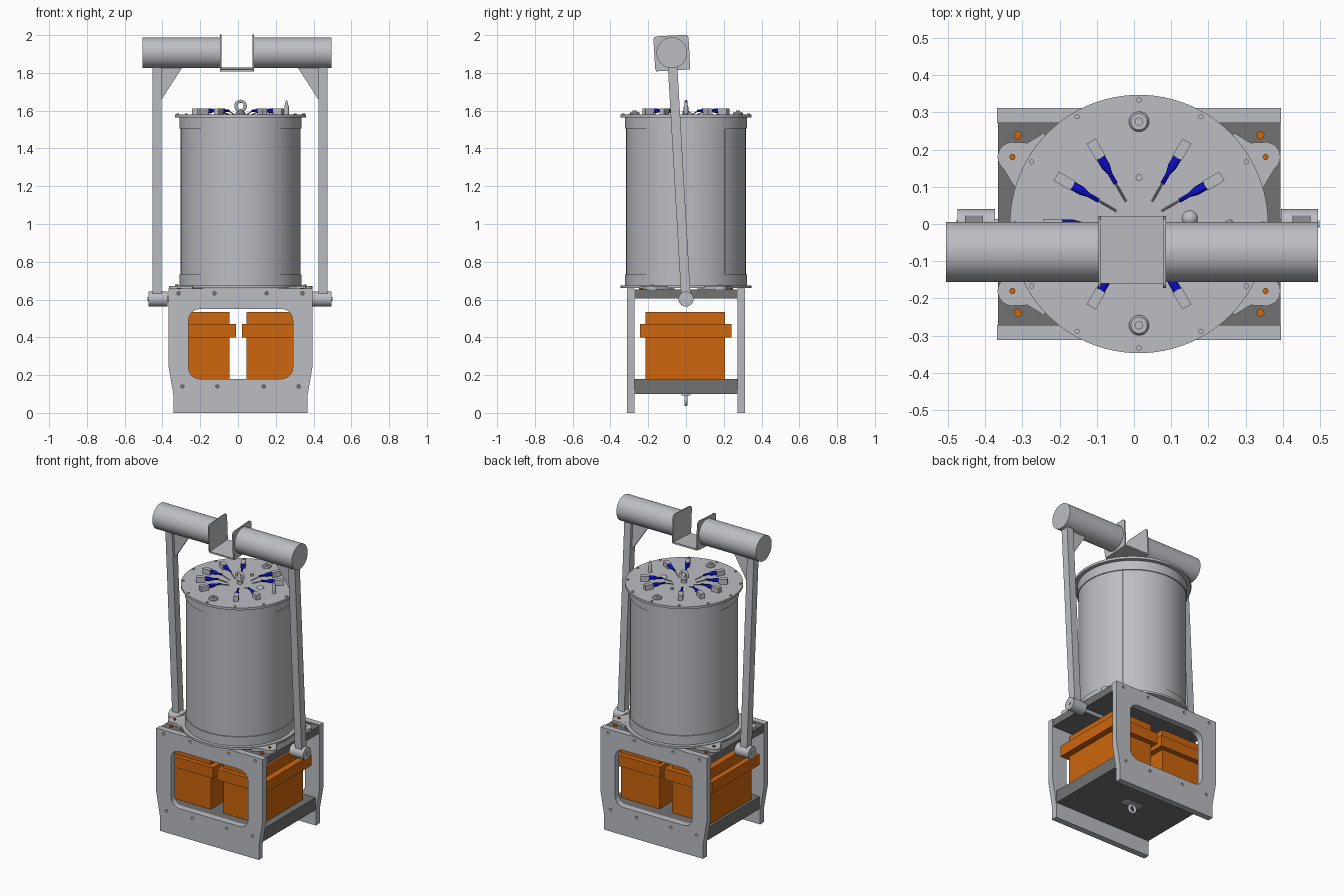
import bpy, bmesh, math
from mathutils import Matrix, Vector

cube = bpy.data.objects.get("Cube")
if cube:
    bpy.data.objects.remove(cube, do_unlink=True)

CX = 0.0135          # tank and frame axis
LID = 1.58           # top of the tank lid


def material(name, rgb):
    m = bpy.data.materials.new(name)
    m.use_nodes = True
    m.diffuse_color = (*rgb, 1)
    m.node_tree.nodes["Principled BSDF"].inputs["Base Color"].default_value = (*rgb, 1)
    return m


GREY = material("light grey metal", (0.50, 0.515, 0.545))
DARK = material("dark grey plate", (0.17, 0.17, 0.17))
ORANGE = material("orange", (0.61, 0.133, 0.004))
BLUE = material("blue", (0.004, 0.004, 0.58))


def add(name, mesh, mat):
    mesh.materials.clear()
    mesh.materials.append(mat)
    mesh.polygons.foreach_set("use_smooth", [True] * len(mesh.polygons))
    mesh.set_sharp_from_angle(angle=math.radians(30))
    ob = bpy.data.objects.new(name, mesh)
    bpy.context.scene.collection.objects.link(ob)
    return ob


def finish(name, bm, mat):
    bmesh.ops.remove_doubles(bm, verts=bm.verts, dist=1e-5)
    bmesh.ops.recalc_face_normals(bm, faces=bm.faces)
    mesh = bpy.data.meshes.new(name)
    bm.to_mesh(mesh)
    bm.free()
    return add(name, mesh, mat)


def box(name, x, y, z, mat, matrix=Matrix()):
    bm = bmesh.new()
    size = Matrix.Diagonal((x[1] - x[0], y[1] - y[0], z[1] - z[0], 1))
    mid = Matrix.Translation((sum(x) / 2, sum(y) / 2, sum(z) / 2))
    bmesh.ops.create_cube(bm, size=1, matrix=matrix @ mid @ size)
    return finish(name, bm, mat)


def rod(name, a, b, r, mat, r2=None, seg=24):
    a, b = Vector(a), Vector(b)
    turn = (b - a).to_track_quat("Z", "Y").to_matrix().to_4x4()
    bm = bmesh.new()
    bmesh.ops.create_cone(bm, cap_ends=True, segments=seg, radius1=r,
                          radius2=r if r2 is None else r2, depth=(b - a).length,
                          matrix=Matrix.Translation((a + b) / 2) @ turn)
    return finish(name, bm, mat)


def lathe(name, profile, centre, mat, steps=96):
    bm = bmesh.new()
    vs = [bm.verts.new((r, 0, z)) for r, z in profile]
    es = [bm.edges.new(p) for p in zip(vs, vs[1:])]
    bmesh.ops.spin(bm, geom=vs + es, cent=(0, 0, 0), axis=(0, 0, 1),
                   angle=math.tau, steps=steps)
    bmesh.ops.translate(bm, verts=bm.verts, vec=centre)
    return finish(name, bm, mat)


def ring(name, centre, major, minor, mat):
    bpy.ops.mesh.primitive_torus_add(location=centre, rotation=(math.pi / 2, 0, 0),
                                     major_radius=major, minor_radius=minor,
                                     major_segments=32, minor_segments=12)
    ob = bpy.context.object
    ob.name = name
    ob.data.materials.append(mat)
    bpy.ops.object.shade_smooth()


def circle(x, y, r, n=16):
    return [(x + r * math.cos(math.tau * i / n), y + r * math.sin(math.tau * i / n))
            for i in range(n)]


def round_rect(x0, x1, y0, y1, r, n=6):
    pts = []
    corners = [(x1 - r, y1 - r), (x0 + r, y1 - r), (x0 + r, y0 + r), (x1 - r, y0 + r)]
    for k, (cx, cy) in enumerate(corners):
        for i in range(n + 1):
            a = math.pi / 2 * (k + i / n)
            pts.append((cx + r * math.cos(a), cy + r * math.sin(a)))
    return pts


FRONT = Matrix.Rotation(math.pi / 2, 4, "X")                     # drawn in x and z
SIDE = Matrix(((0, 0, 1, 0), (1, 0, 0, 0), (0, 1, 0, 0), (0, 0, 0, 1)))  # y and z
FLAT = Matrix()                                                  # x and y


def plate(name, loops, plane, offset, thick, mat):
    """Outline with holes, extruded both ways and moved to offset."""
    cu = bpy.data.curves.new(name, "CURVE")
    cu.dimensions, cu.fill_mode, cu.extrude = "2D", "BOTH", thick / 2
    for loop in loops:
        sp = cu.splines.new("POLY")
        sp.points.add(len(loop) - 1)
        for p, co in zip(sp.points, loop):
            p.co = (*co, 0, 1)
        sp.use_cyclic_u = True
    tmp = bpy.data.objects.new(name, cu)
    bpy.context.scene.collection.objects.link(tmp)
    graph = bpy.context.evaluated_depsgraph_get()
    mesh = bpy.data.meshes.new_from_object(tmp.evaluated_get(graph))
    bpy.data.objects.remove(tmp)
    bpy.data.curves.remove(cu)
    mesh.transform(Matrix.Translation(offset) @ plane)
    bm = bmesh.new()
    bm.from_mesh(mesh)
    bpy.data.meshes.remove(mesh)
    return finish(name, bm, mat)


# Base frame: two end plates with windows and bolt holes
half = [(0.354, 0), (0.354, 0.09), (0.381, 0.245), (0.381, 0.658)]
outline = [(CX + x, z) for x, z in half] + [(CX - x, z) for x, z in reversed(half)]
window = round_rect(-0.262, 0.29, 0.18, 0.55, 0.06)
holes = [circle(CX + s * x, z, 0.009) for s in (-1, 1)
         for x, z in ((0.328, 0.633), (0.138, 0.633), (0.308, 0.14), (0.123, 0.14))]
for label, y in (("front", -0.292), ("back", 0.292)):
    plate(label + "_frame_plate", [outline, window] + holes, FRONT, (0, y, 0), 0.04, GREY)
box("upper_shelf", (-0.366, 0.393), (-0.272, 0.272), (0.605, 0.652), DARK)
box("lower_shelf", (-0.338, 0.365), (-0.272, 0.272), (0.10, 0.18), DARK)

# Orange boxes with a wider collar
for label, body, collar in (("right", (-0.32, -0.045), (-0.355, -0.01)),
                            ("left", (0.045, 0.32), (0.02, 0.36))):
    box(label + "_battery_body", body, (-0.214, 0.207), (0.18, 0.535), ORANGE)
    box(label + "_battery_collar", collar, (-0.243, 0.24), (0.40, 0.47), ORANGE)

# Hanging eye under the lower shelf
box("eye_base", (CX - 0.06, CX + 0.06), (-0.025, 0.025), (0.092, 0.10), GREY)
ring("lower_eye", (CX, 0, 0.066), 0.022, 0.009, GREY)

# Tank with flanges and bands
lathe("tank", [(0, 0.662), (0.346, 0.662), (0.346, 0.675), (0.323, 0.675),
               (0.323, 0.733), (0.317, 0.733), (0.317, 1.505), (0.323, 1.505),
               (0.323, 1.565), (0.347, 1.565), (0.347, LID), (0, LID)], (CX, 0, 0), GREY)
seam = Matrix.Translation((CX, 0, 0)) @ Matrix.Rotation(math.radians(40), 4, "Z")
box("tank_seam", (0.312, 0.319), (-0.004, 0.004), (0.733, 1.505), DARK, seam)

# Mounting lugs and their bolts
for sx in (-1, 1):
    for sy in (-1, 1):
        lx, ly = CX + sx * 0.34, sy * 0.18
        tag = ("left" if sx > 0 else "right") + ("_back" if sy > 0 else "_front")
        rod(tag + "_lug_end", (lx, ly, 0.652), (lx, ly, 0.672), 0.04, GREY)
        web = [(0.345, 0.22), (0.30, 0.218), (0.255, 0.245), (0.20, 0.15),
               (0.29, 0.06), (0.335, 0.10), (0.365, 0.15)]
        plate(tag + "_lug", [[(CX + sx * x, sy * y) for x, y in web]], FLAT,
              (0, 0, 0.662), 0.02, GREY)
        rod(tag + "_lug_bolt", (lx, ly, 0.66), (lx, ly, 0.68), 0.008, ORANGE, seg=12)
        bx, by = CX + sx * 0.326, sy * 0.238
        rod(tag + "_shelf_bolt", (bx, by, 0.645), (bx, by, 0.662), 0.011, ORANGE, seg=12)


def polar(deg, r, z):
    a = math.radians(deg)
    return (CX + r * math.cos(a), r * math.sin(a), z)


# Lid: rim bolts and radial plugs
for deg in range(0, 360, 30):
    rod("rim_bolt", polar(deg, 0.333, LID), polar(deg, 0.333, LID + 0.006), 0.007, GREY, seg=12)
for deg in (30, 60, 120, 150, 180, 210, 240, 300, 330):
    z = LID + 0.02
    rod("plug_cable", polar(deg, 0.07, LID), polar(deg, 0.13, z), 0.003, GREY, seg=8)
    rod("plug_tail", polar(deg, 0.125, z), polar(deg, 0.155, z), 0.006, BLUE, seg=12)
    rod("plug_cone", polar(deg, 0.155, z), polar(deg, 0.178, z), 0.006, BLUE, 0.012, 12)
    rod("plug_sleeve", polar(deg, 0.178, z), polar(deg, 0.207, z), 0.012, BLUE, seg=12)
    turn = Matrix.Translation((CX, 0, 0)) @ Matrix.Rotation(math.radians(deg), 4, "Z")
    box("plug_socket", (0.205, 0.257), (-0.014, 0.014), (LID, LID + 0.032), GREY, turn)

# Lid: round ports, dome, valve and lifting eye
for y in (-0.272, 0.275):
    lathe("lid_port", [(0, 0.022), (0.011, 0.022), (0.011, 0.012), (0.022, 0.012),
                       (0.027, 0.006), (0.027, 0)], (CX, y, LID), GREY, 24)
rod("small_port", (CX, 0.125, LID), (CX, 0.125, LID + 0.012), 0.009, GREY)
lathe("lid_dome", [(0, 0.014), (0.01, 0.012), (0.018, 0.006), (0.021, 0)],
      (0.15, 0.015, LID), GREY, 24)
lathe("valve", [(0, 0.075), (0.004, 0.07), (0.012, 0.04), (0.012, 0)],
      (0.257, 0, LID), GREY, 20)
rod("lifting_eye_foot", (CX, 0, LID), (CX, 0, LID + 0.018), 0.018, GREY)
ring("lifting_eye", (CX, 0, 1.625), 0.025, 0.008, GREY)

# Carrying handle, built upright and then tilted about its pivot
PIVOT, TOP, HX = 0.603, 1.909, 0.0105
handle = [rod("pivot_shaft", (-0.40, 0, PIVOT), (0.42, 0, PIVOT), 0.014, GREY)]
for s, label in ((-1, "right"), (1, "left")):
    ends = (-0.474, -0.373) if s < 0 else (0.395, 0.495)
    bar = sorted((HX + s * 0.416, HX + s * 0.464))
    tube = (-0.505, -0.092) if s < 0 else (0.082, 0.495)
    gusset = [(HX + s * x, z) for x, z in ((0.416, 1.66), (0.416, 1.84), (0.30, 1.84))]
    cheek = -0.092 if s < 0 else 0.082
    handle += [
        rod(label + "_pivot", (ends[0], 0, PIVOT), (ends[1], 0, PIVOT), 0.04, GREY, seg=40),
        rod(label + "_pivot_pin", (ends[0] - 0.004, 0, PIVOT),
            (ends[1] + 0.004, 0, PIVOT), 0.01, GREY),
        box(label + "_arm", bar, (-0.025, 0.025), (0.62, 1.85), GREY),
        plate(label + "_gusset", [gusset], FRONT, (0, 0, 0), 0.012, GREY),
        rod(label + "_tube", (tube[0], 0, TOP), (tube[1], 0, TOP), 0.081, GREY, seg=64),
        plate(label + "_bracket_cheek", [round_rect(-0.093, 0.093, 1.815, 2.0, 0.018)],
              SIDE, (cheek, 0, 0), 0.008, GREY),
    ]
handle.append(box("bracket_floor", (-0.092, 0.082), (-0.09, 0.09), (1.815, 1.825), GREY))
about = Matrix.Translation((0, 0, PIVOT))
tilt = about @ Matrix.Rotation(0.0576, 4, "X") @ about.inverted()
for part in handle:
    part.data.transform(tilt)
